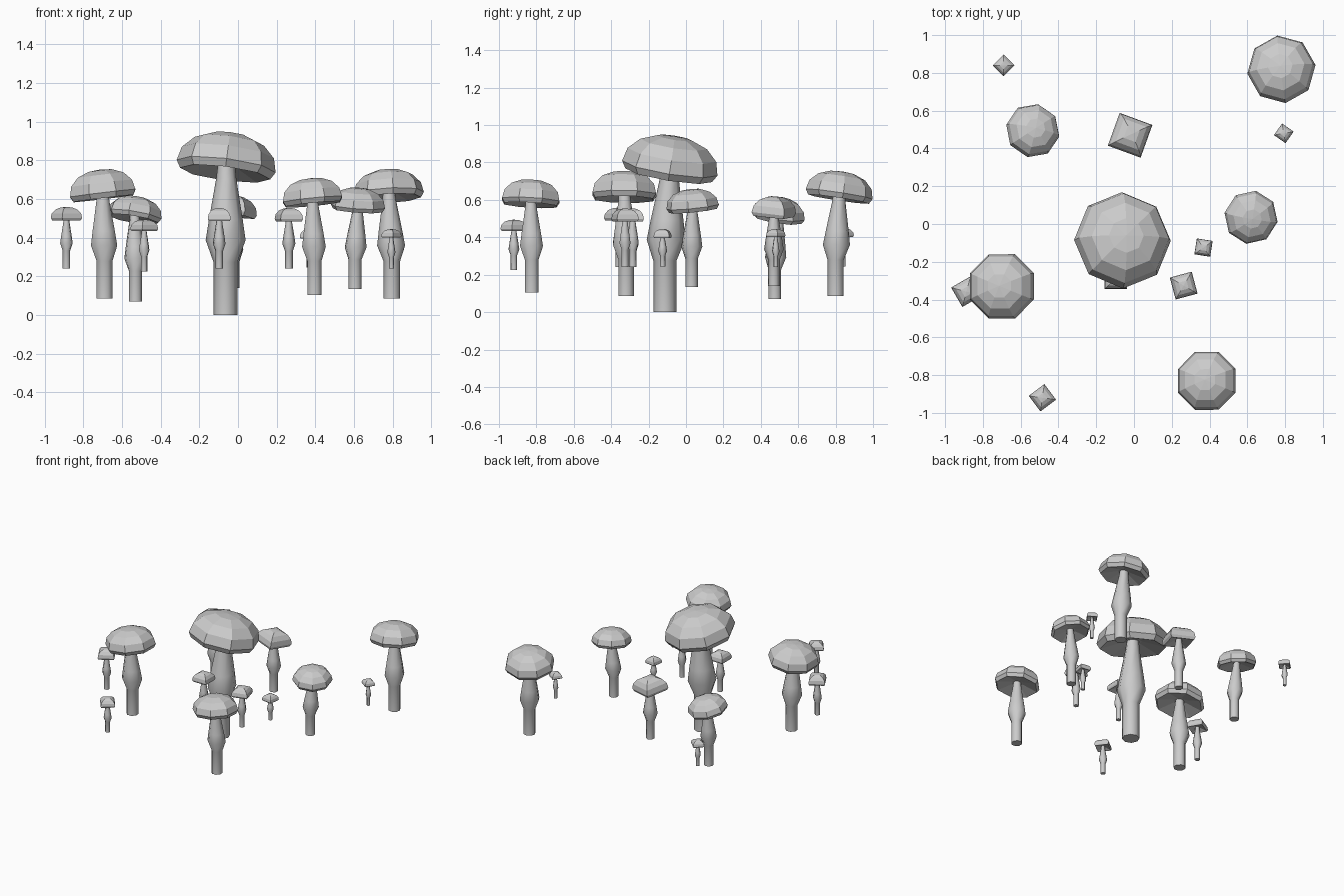
import bpy, bmesh, math
from mathutils import Vector, Matrix

if "Cube" in bpy.data.objects:
    bpy.data.objects.remove(bpy.data.objects["Cube"])

# (radius, height) pairs: cap in units of its radius; stem height as fraction of mushroom height
CAP = [(0, .02), (.25, 0), (.91, -.19), (1, -.04), (.93, .24), (.70, .47), (.36, .60), (0, .63)]
STEM = [(.24, 0), (.24, .29), (.40, .41), (.34, .52), (.20, .75), (.165, .84)]


def lathe(name, rings, sides, angle, smooth):
    """Skin rings given as (radius, centre); zero radius closes, open ends get a face."""
    bm = bmesh.new()
    loops = []
    for r, c in rings:
        if r == 0:
            loops.append([bm.verts.new(c)])
        else:
            loops.append([bm.verts.new(c + Vector((r * math.cos(a), r * math.sin(a), 0)))
                          for a in (angle + math.tau * i / sides for i in range(sides))])
    for a, b in zip(loops, loops[1:]):
        for i in range(sides):
            j = (i + 1) % sides
            if len(a) == 1:
                bm.faces.new((a[0], b[j], b[i]))
            elif len(b) == 1:
                bm.faces.new((a[i], a[j], b[0]))
            else:
                bm.faces.new((a[i], a[j], b[j], b[i]))
    for end in (loops[0][::-1], loops[-1]):
        if len(end) > 1:
            bm.faces.new(end)
    bmesh.ops.recalc_face_normals(bm, faces=bm.faces[:])
    for f in bm.faces:
        f.smooth = smooth and len(f.verts) == 4
    mesh = bpy.data.meshes.new(name)
    bm.to_mesh(mesh)
    bm.free()
    ob = bpy.data.objects.new(name, mesh)
    bpy.context.collection.objects.link(ob)
    return ob


def mushroom(size, i, cap_xy, r, base_xy, z0, z1, sides, stem_sides, turn, tilt=(0, 0)):
    h = z1 - z0
    base = Vector((*base_xy, z0))
    lean = Vector((*cap_xy, z0)) - base
    ang = math.radians(turn)
    # stem: straight foot, bulge, thin neck leaning to the cap
    rings = [(r * k, base + lean * max(0, t - .29) / .55 + Vector((0, 0, h * t))) for k, t in STEM]
    lathe(f"{size}_stem_{i}", rings, stem_sides, ang, True)
    # cap: faceted dome with a hollow underside
    cap = lathe(f"{size}_cap_{i}", [(r * k, Vector((0, 0, r * z))) for k, z in CAP], sides, ang, False)
    normal = Vector((-tilt[0], -tilt[1], 1))
    rot = Vector((0, 0, 1)).rotation_difference(normal).to_matrix().to_4x4()
    cap.matrix_world = Matrix.Translation((*cap_xy, z1 - .64 * r)) @ rot


# large mushrooms: cap xy, radius, base xy, bottom, top, cap turn, cap slope
LARGE = [
    ((-.06, -.085), .258, (-.065, -.113), 0, .945, 0, (-.13, -.16)),
    ((.78, .82), .182, (.795, .80), .085, .755, 7, (.05, -.15)),
    ((-.535, .495), .145, (-.53, .475), .07, .615, 33, (-.17, -.15)),
    ((-.70, -.33), .184, (-.69, -.32), .085, .755, 22.5, (.12, -.02)),
    ((.62, .035), .143, (.605, .03), .135, .66, 35, (-.07, .1)),
    ((.385, -.83), .166, (.395, -.825), .105, .71, 22.5, (.1, -.06)),
]
for i, (c, r, b, z0, z1, turn, tilt) in enumerate(LARGE):
    mushroom("large", i, c, r, b, z0, z1, 8, 8, turn, tilt)

# small square-capped mushrooms: x, y, radius, bottom, top, cap turn, cap slope
SMALL = [
    (-.02, .47, .131, .14, .62, 25, (-.1, -.08)),
    (-.69, .84, .058, .245, .45, 0, (0, 0)),
    (.793, .48, .053, .24, .445, 10, (0, 0)),
    (-.887, -.358, .084, .24, .56, 75, (0, 0)),
    (-.097, -.285, .084, .24, .555, 45, (0, 0)),
    (.263, -.326, .085, .24, .555, 60, (0, 0)),
    (.368, -.125, .06, .245, .445, 36, (0, 0)),
    (-.485, -.92, .073, .225, .495, 82, (0, 0)),
]
for i, (x, y, r, z0, z1, turn, tilt) in enumerate(SMALL):
    mushroom("small", i, (x, y), r, (x, y), z0, z1, 4, 6, turn, tilt)
